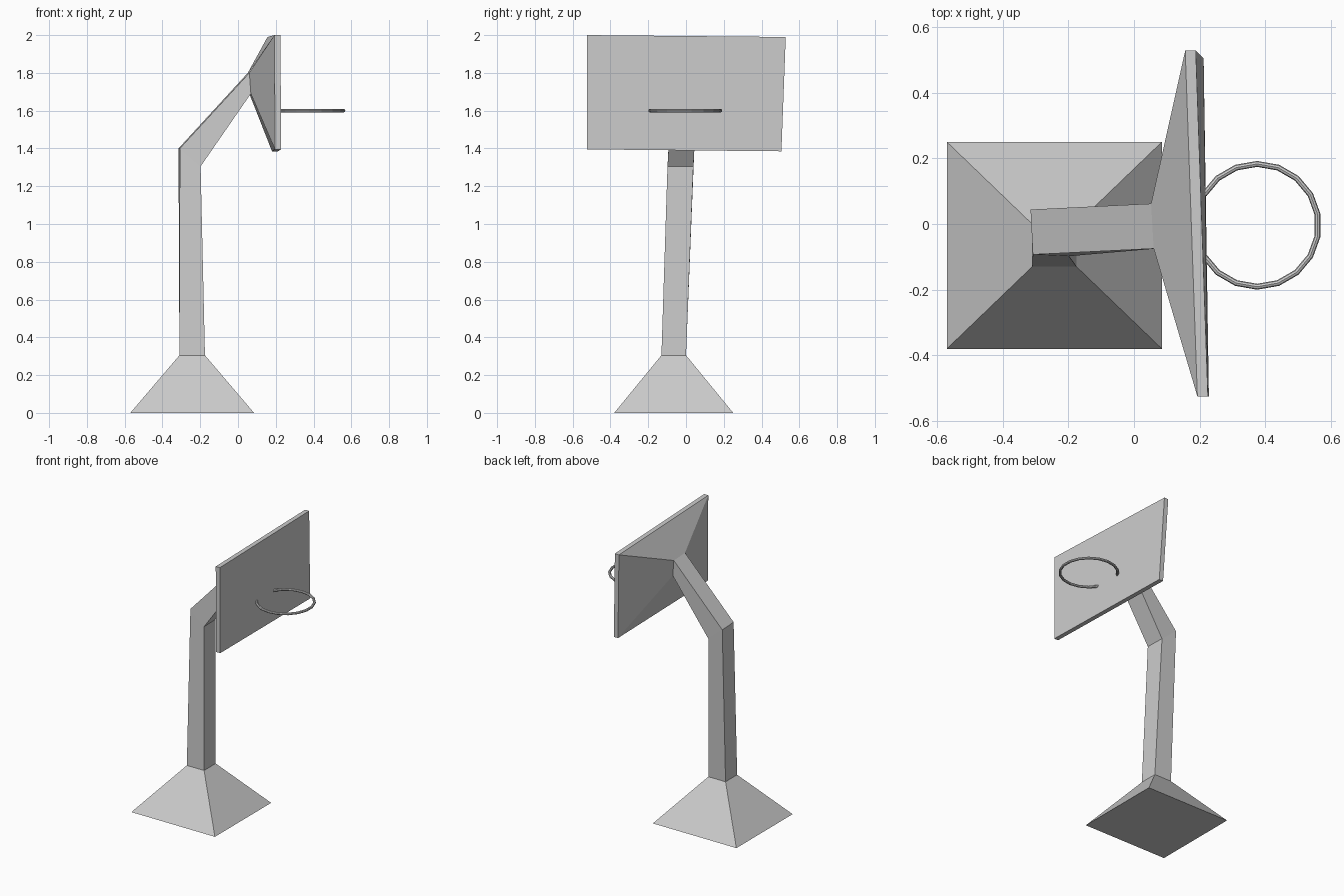
import bpy, math
from mathutils import Vector

if "Cube" in bpy.data.objects:
    bpy.data.objects.remove(bpy.data.objects["Cube"])


def loft(name, rings, cap_start=False, cap_end=False, flat=True):
    """Skin a list of equal-sized closed rings with quads."""
    n = len(rings[0])
    verts = [v for ring in rings for v in ring]
    faces = [(r * n + i, r * n + (i + 1) % n, (r + 1) * n + (i + 1) % n, (r + 1) * n + i)
             for r in range(len(rings) - 1) for i in range(n)]
    if cap_start:
        faces.append(tuple(reversed(range(n))))
    if cap_end:
        faces.append(tuple(range(len(verts) - n, len(verts))))
    mesh = bpy.data.meshes.new(name)
    mesh.from_pydata(verts, [], faces)
    mesh.update()
    obj = bpy.data.objects.new(name, mesh)
    bpy.context.collection.objects.link(obj)
    return obj


def rect(x0, x1, y0, y1, z):
    return [(x0, y0, z), (x1, y0, z), (x1, y1, z), (x0, y1, z)]


# Shared joints: each ring runs inner-to-outer around the post
foot = rect(-0.57, 0.085, -0.38, 0.25, 0)
collar = rect(-0.31, -0.175, -0.13, 0.0, 0.305)
bend = [(-0.308, -0.093, 1.4), (-0.198, -0.098, 1.305), (-0.202, 0.039, 1.305), (-0.315, 0.044, 1.4)]
neck = [(0.06, -0.075, 1.8), (0.068, -0.075, 1.69), (0.06, 0.062, 1.69), (0.052, 0.062, 1.8)]

# Slightly skewed board outline, back and front
board_back = [(0.193, -0.525, 2.0), (0.196, -0.525, 1.395), (0.18, 0.505, 1.385), (0.156, 0.528, 1.99)]
board_front = [(x + 0.032, y, z) for x, y, z in board_back]

# Stand and board
loft("base", [foot, collar], cap_start=True)
loft("post", [collar, bend])
loft("arm", [bend, neck])
loft("board_bracket", [neck, board_back])
loft("backboard", [board_back, board_front], cap_end=True)

# Open hoop: 18-sided circle with the segments behind the board left out
center, radius, tube, sides = Vector((0.375, -0.004, 1.6)), 0.187, 0.009, 8
hoop = []
for deg in range(-150, 151, 20):
    a = math.radians(deg)
    out = Vector((math.cos(a), math.sin(a), 0))
    hoop.append([center + out * (radius + tube * math.cos(t)) + Vector((0, 0, tube * math.sin(t)))
                 for t in (-math.tau * i / sides for i in range(sides))])
loft("hoop", [list(reversed(r)) for r in hoop][::-1], True, True)
